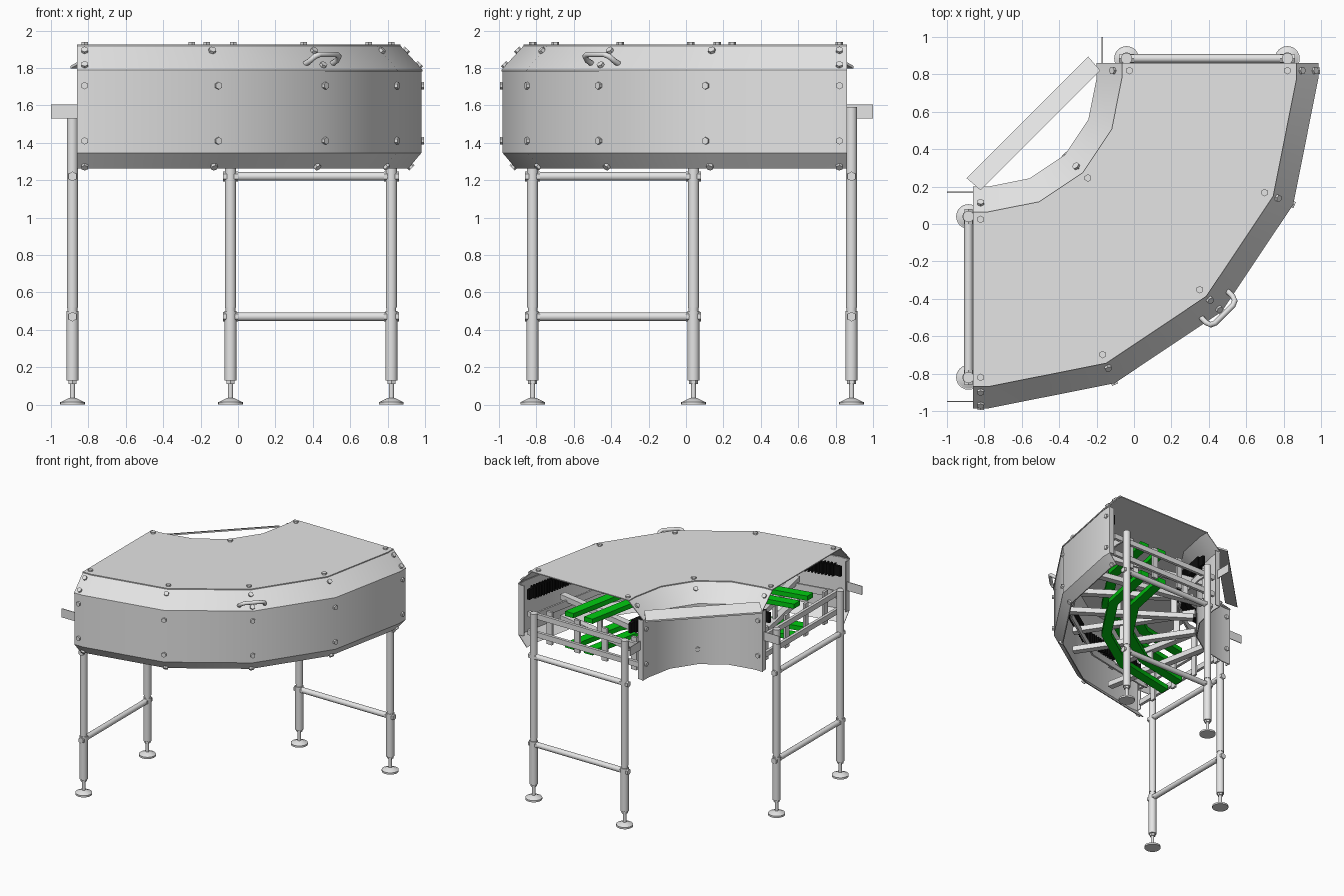
import bpy, bmesh, math
from mathutils import Vector, Matrix

cube = bpy.data.objects.get("Cube")
if cube:
    bpy.data.objects.remove(cube)


def material(name, rgb):
    m = bpy.data.materials.new(name)
    m.use_nodes = True
    m.diffuse_color = (*rgb, 1)
    m.node_tree.nodes["Principled BSDF"].inputs["Base Color"].default_value = (*rgb, 1)
    return m


STEEL = material("light steel", (0.78, 0.78, 0.78))
GREEN = material("green plastic", (0.0, 0.6, 0.005))
BLACK = material("black plastic", (0.005, 0.005, 0.005))

# Quarter turn centre, straight run-out at both ends
CX, CY, END = -0.78, 0.78, 0.08
ANGLES = [0, 22.5, 45, 67.5, 90]


def polar(deg, r, z, run=0.0):
    """Point on the bend; run moves it straight out past either end."""
    a = math.radians(deg)
    x, y = CX + r * math.sin(a), CY - r * math.cos(a)
    if deg == 0:
        x -= run
    elif deg == 90:
        y += run
    return Vector((x, y, z))


def finish(name, bm, mat, smooth=True):
    bmesh.ops.recalc_face_normals(bm, faces=bm.faces)
    me = bpy.data.meshes.new(name)
    bm.to_mesh(me)
    bm.free()
    me.materials.append(mat)
    ob = bpy.data.objects.new(name, me)
    bpy.context.collection.objects.link(ob)
    if smooth:
        bpy.ops.object.select_all(action='DESELECT')
        ob.select_set(True)
        bpy.context.view_layer.objects.active = ob
        bpy.ops.object.shade_smooth_by_angle(angle=math.radians(30))


def sweep(name, section, mat, run=END):
    """Sweep a closed (r, z) section round the bend."""
    bm = bmesh.new()
    stations = [(0, run)] + [(a, 0) for a in ANGLES] + [(90, run)]
    rows = [[bm.verts.new(polar(a, r, z, e)) for r, z in section] for a, e in stations]
    n = len(section)
    for p, q in zip(rows, rows[1:]):
        for i in range(n):
            j = (i + 1) % n
            bm.faces.new((p[i], p[j], q[j], q[i]))
    bm.faces.new(rows[0])
    bm.faces.new(rows[-1])
    finish(name, bm, mat)


def sheet(points, dr, dz):
    """Thicken an open section into a thin closed one."""
    return points + [(r + dr, z + dz) for r, z in reversed(points)]


def bar_rect(r, z, w, h):
    return sheet([(r - w/2, z - h/2), (r + w/2, z - h/2)], 0, h)


def add_rod(bm, p, q, r1, r2=None, seg=16):
    p, q = Vector(p), Vector(q)
    d = q - p
    mat = Matrix.Translation((p + q) / 2) @ d.to_track_quat('Z', 'Y').to_matrix().to_4x4()
    bmesh.ops.create_cone(bm, cap_ends=True, segments=seg, radius1=r1,
                          radius2=r1 if r2 is None else r2, depth=d.length, matrix=mat)


def add_box(bm, centre, size, turn=0):
    mat = (Matrix.Translation(centre) @ Matrix.Rotation(turn, 4, 'Z')
           @ Matrix.Diagonal((*size, 1)))
    bmesh.ops.create_cube(bm, size=1, matrix=mat)


# Housing panels
sweep("top_cover", sheet([(0.715, 1.925), (1.65, 1.925)], 0, -0.008), STEEL)
sweep("outer_sloped_cover", sheet([(1.645, 1.922), (1.766, 1.79), (1.766, 1.78)], -0.01, 0), STEEL)
sweep("outer_wall", sheet([(1.76, 1.785), (1.76, 1.345), (1.69, 1.262)], -0.008, 0), STEEL)
sweep("inner_sloped_cover", sheet([(0.72, 1.92), (0.58, 1.79), (0.58, 1.78)], 0.01, 0), STEEL)
sweep("inner_wall", sheet([(0.586, 1.785), (0.586, 1.27)], 0.008, 0), STEEL)

# Narrow flanges folded in at the open ends of both walls
bm = bmesh.new()
for deg in (0, 90):
    for r, z, h in ((0.61, 1.53, 0.51), (1.735, 1.565, 0.43)):
        add_box(bm, polar(deg, r, z, END - 0.004), (0.045, 0.006, h), math.radians(deg - 90))
finish("end_flanges", bm, STEEL, False)

# Wear strips and toothed side guides
for level, z in (("upper", 1.61), ("lower", 1.34)):
    for side, r in (("inner", 1.15), ("outer", 1.33)):
        sweep(f"{level}_{side}_wear_strip", bar_rect(r, z, 0.08, 0.04), GREEN, 0.01)
for side, r, z in (("inner", 0.73, 1.67), ("outer", 1.69, 1.70)):
    sweep(f"{side}_guide_rail", bar_rect(r, z, 0.024, 0.085), BLACK, 0.05)
    bm = bmesh.new()
    for i in range(90):
        a = 0.5 + i
        off = a % 22.5 - 11.25
        flat = r * math.cos(math.radians(11.25)) / math.cos(math.radians(off))
        add_box(bm, polar(a, flat, z), (0.05, 0.013, 0.1), math.radians(a - 90))
    finish(f"{side}_guide_teeth", bm, BLACK, False)

# Radial cross beams on two levels, with uprights between
bm = bmesh.new()
for a in (11.25, 33.75, 56.25, 78.75):
    for z in (1.565, 1.385):
        add_box(bm, polar(a, 1.14, z), (1.04, 0.055, 0.045), math.radians(a - 90))
    for r in (0.78, 1.24):
        add_box(bm, polar(a, r, 1.475), (0.05, 0.02, 0.16), math.radians(a - 90))
finish("radial_beams", bm, STEEL, False)
bm = bmesh.new()
for deg in (0, 90):
    turn = math.radians(deg - 90)
    for z in (1.54, 1.385):
        add_box(bm, polar(deg, 1.16, z, 0.05), (1.06, 0.025, 0.045), turn)
    for r in (0.7, 0.98, 1.24, 1.5):
        add_box(bm, polar(deg, r, 1.46, 0.03), (0.05, 0.02, 0.28), turn)
finish("end_frames", bm, STEEL, False)
for side, r in (("inner", 0.74), ("outer", 1.62)):
    sweep(f"{side}_frame_rail", bar_rect(r, 1.53, 0.015, 0.06), STEEL, 0.06)

# Stands: two legs, adjustable feet and two cross tubes at each end
OUT = 0.105
for end, deg in (("left", 90), ("right", 0)):
    for side, r in (("inner", 0.74), ("outer", 1.60)):
        bm = bmesh.new()
        for z0, z1, rad in ((0.13, 0.5, 0.032), (0.5, 0.52, 0.026), (0.52, 1.59, 0.03)):
            add_rod(bm, polar(deg, r, z0, OUT), polar(deg, r, z1, OUT), rad, seg=24)
        for z in (0.47, 1.22):
            add_rod(bm, polar(deg, r - 0.04, z, OUT), polar(deg, r + 0.04, z, OUT), 0.026, seg=6)
        finish(f"{end}_{side}_leg", bm, STEEL)
        bm = bmesh.new()
        for z0, z1, r1, r2, seg in ((0, 0.015, 0.066, 0.066, 24), (0.015, 0.035, 0.06, 0.02, 24),
                                    (0.03, 0.14, 0.014, 0.014, 16), (0.11, 0.13, 0.024, 0.024, 6)):
            add_rod(bm, polar(deg, r, z0, OUT), polar(deg, r, z1, OUT), r1, r2, seg)
        finish(f"{end}_{side}_foot", bm, STEEL)
    for level, z in (("lower", 0.47), ("upper", 1.22)):
        bm = bmesh.new()
        add_rod(bm, polar(deg, 0.74, z, OUT), polar(deg, 1.60, z, OUT), 0.023)
        finish(f"{end}_{level}_cross_tube", bm, STEEL)

# Thin connecting tabs at the ends
bm = bmesh.new()
for deg, r in ((0, 0.61), (0, 1.73), (90, 0.61)):
    add_box(bm, polar(deg, r, 1.567, 0.14), (0.006, 0.16, 0.075), math.radians(deg - 90))
finish("end_tabs", bm, STEEL, False)

# Straight guard plate across the inside of the bend, sloping down outwards
bm = bmesh.new()
corners = [(-0.82, 0.18), (-0.18, 0.82), (-0.245, 0.895), (-0.895, 0.245)]
for shift in (0, 0.014):
    bm.faces.new([bm.verts.new((x, y, shift + (1.84 if i < 2 else 1.797)))
                  for i, (x, y) in enumerate(corners)])
bmesh.ops.bridge_loops(bm, edges=bm.edges[:])
finish("inner_guard_plate", bm, STEEL, False)

# Hex bolts along every panel edge: radius, height, radial and vertical normal
ROWS = [(1.60, 1.925, 0, 1), (1.675, 1.89, 1, 1), (1.745, 1.813, 1, 1), (1.76, 1.705, 1, 0),
        (1.76, 1.41, 1, 0), (1.70, 1.275, 1, -1), (0.755, 1.925, 0, 1), (0.67, 1.875, -1, 1),
        (0.586, 1.70, -1, 0), (0.586, 1.40, -1, 0)]
bm = bmesh.new()
for r, z, nr, nz in ROWS:
    for a in ([0, 45, 90] if r < 1 or z == 1.813 else ANGLES):
        n = (polar(a, 1, 0) - Vector((CX, CY, 0))) * nr + Vector((0, 0, nz))
        p = polar(a, r, z, 0.04)
        add_rod(bm, p - n.normalized() * 0.004, p + n.normalized() * 0.014, 0.02, seg=6)
finish("bolts", bm, STEEL, False)

# Bent grab handle on the sloped cover
radial = Vector((1, -1, 0)).normalized()
tangent = Vector((1, 1, 0)).normalized()
curve = bpy.data.curves.new("lid_handle", 'CURVE')
curve.dimensions = '3D'
curve.bevel_depth, curve.bevel_resolution = 0.015, 3
sp = curve.splines.new('POLY')
half = [(0.1, 1.71, 1.82), (0.1, 1.75, 1.84), (0.09, 1.775, 1.862), (0.065, 1.785, 1.872)]
pts = [(-t, r, z) for t, r, z in half] + half[::-1]
sp.points.add(len(pts) - 1)
for point, (t, r, z) in zip(sp.points, pts):
    point.co = (*(Vector((CX, CY, z)) + radial * r + tangent * t), 1)
curve.materials.append(STEEL)
bpy.context.collection.objects.link(bpy.data.objects.new("lid_handle", curve))
